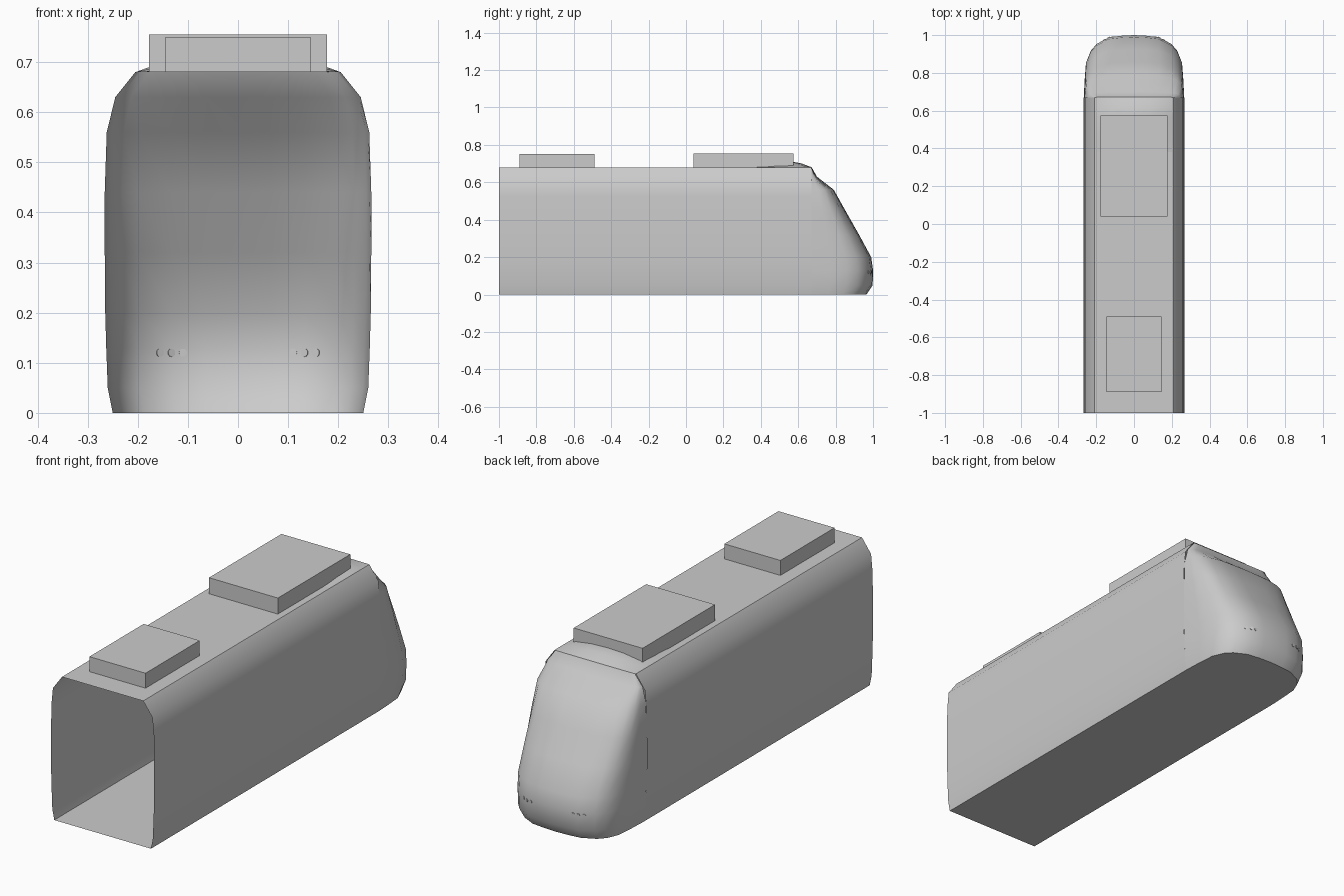
import bpy, bmesh, math
from mathutils import Vector

cube = bpy.data.objects.get("Cube")
if cube:
    bpy.data.objects.remove(cube)

grey = bpy.data.materials.new("plain grey")
grey.use_nodes = True
colour = (0.6, 0.6, 0.6, 1)
grey.diffuse_color = colour
grey.node_tree.nodes["Principled BSDF"].inputs["Base Color"].default_value = colour


def finish(name, bm, angle=None, fix_normals=False):
    if fix_normals:
        bmesh.ops.recalc_face_normals(bm, faces=bm.faces)
    mesh = bpy.data.meshes.new(name)
    bm.to_mesh(mesh)
    bm.free()
    mesh.materials.append(grey)
    obj = bpy.data.objects.new(name, mesh)
    bpy.context.collection.objects.link(obj)
    if angle:
        bpy.ops.object.select_all(action='DESELECT')
        obj.select_set(True)
        bpy.context.view_layer.objects.active = obj
        bpy.ops.object.shade_smooth_by_angle(angle=math.radians(angle))
    return obj


def loft(bm, rows, closed=False):
    rings = [[bm.verts.new(p) for p in row] for row in rows]
    for a, b in zip(rings, rings[1:]):
        n = len(a)
        for i in range(n if closed else n - 1):
            j = (i + 1) % n
            bm.faces.new((a[i], a[j], b[j], b[i]))
    return rings


# Body: open-ended tube with a flat roof and floor
JOINT = 0.67
half = [(0.25, 0), (0.26, 0.05), (0.265, 0.18), (0.267, 0.3),
        (0.265, 0.53), (0.257, 0.615), (0.21, 0.68)]
section = half + [(-x, z) for x, z in reversed(half)]
bm = bmesh.new()
loft(bm, [[(x, y, z) for x, z in section] for y in (-1, JOINT)], closed=True)
finish("body_shell", bm, 40, True)

# Nose: stacked plan curves, each given as height, half width and front reach
levels = [(0, 0.25, 0.965), (0.05, 0.26, 0.998), (0.13, 0.263, 1.0),
          (0.2, 0.265, 0.99), (0.32, 0.266, 0.925), (0.44, 0.266, 0.857),
          (0.56, 0.262, 0.79), (0.63, 0.245, 0.70), (0.68, 0.205, 0.672)]
plan = [(1, 0), (0.985, 0.3), (0.96, 0.57), (0.87, 0.75), (0.75, 0.86),
        (0.5, 0.965), (0.25, 0.99)]
plan = plan + [(0, 1)] + [(-u, v) for u, v in reversed(plan)]
bm = bmesh.new()
rings = loft(bm, [[(u * w, JOINT + v * (reach - JOINT), z) for u, v in plan]
                  for z, w, reach in levels])
bm.faces.new(rings[0])
bm.faces.new(rings[-1])
nose = finish("nose", bm, 50, True)

# Roof fairing: a low mound that emerges from the roof behind the nose
bm = bmesh.new()
spine = [(0.38, 0.683), (0.48, 0.70), (0.57, 0.71), (0.62, 0.70), (JOINT, 0.681)]
across = [(-1, 0), (-0.8, 0.5), (-0.4, 0.9), (0, 1), (0.4, 0.9), (0.8, 0.5), (1, 0)]
loft(bm, [[(u * 0.205, y, 0.68 + f * (z - 0.68)) for u, f in across]
          for y, z in spine])
finish("roof_fairing", bm, 50)

# Roof units: plain boxes
for name, w, y0, y1, top in (("front_roof_unit", 0.145, -0.89, -0.49, 0.75),
                             ("rear_roof_unit", 0.178, 0.04, 0.575, 0.755)):
    bm = bmesh.new()
    bmesh.ops.create_cube(bm, size=1)
    for v in bm.verts:
        v.co = (v.co.x * 2 * w, (y0 + y1) / 2 + v.co.y * (y1 - y0),
                0.68 + (v.co.z + 0.5) * (top - 0.68))
    finish(name, bm)

# Lamps: three tiny discs on each side of the nose
bpy.context.view_layer.update()
for side, label in ((1, "left"), (-1, "right")):
    bm = bmesh.new()
    for k in range(3):
        start = Vector((side * (0.11 + 0.023 * k), 2, 0.12))
        hit, spot, normal, _ = nose.ray_cast(start, Vector((0, -1, 0)))
        if hit:
            turn = normal.to_track_quat('Z', 'Y').to_matrix().to_4x4()
            turn.translation = spot
            bmesh.ops.create_cone(bm, cap_ends=True, segments=12, radius1=0.008,
                                  radius2=0.008, depth=0.004, matrix=turn)
    finish(label + "_lamps", bm)
